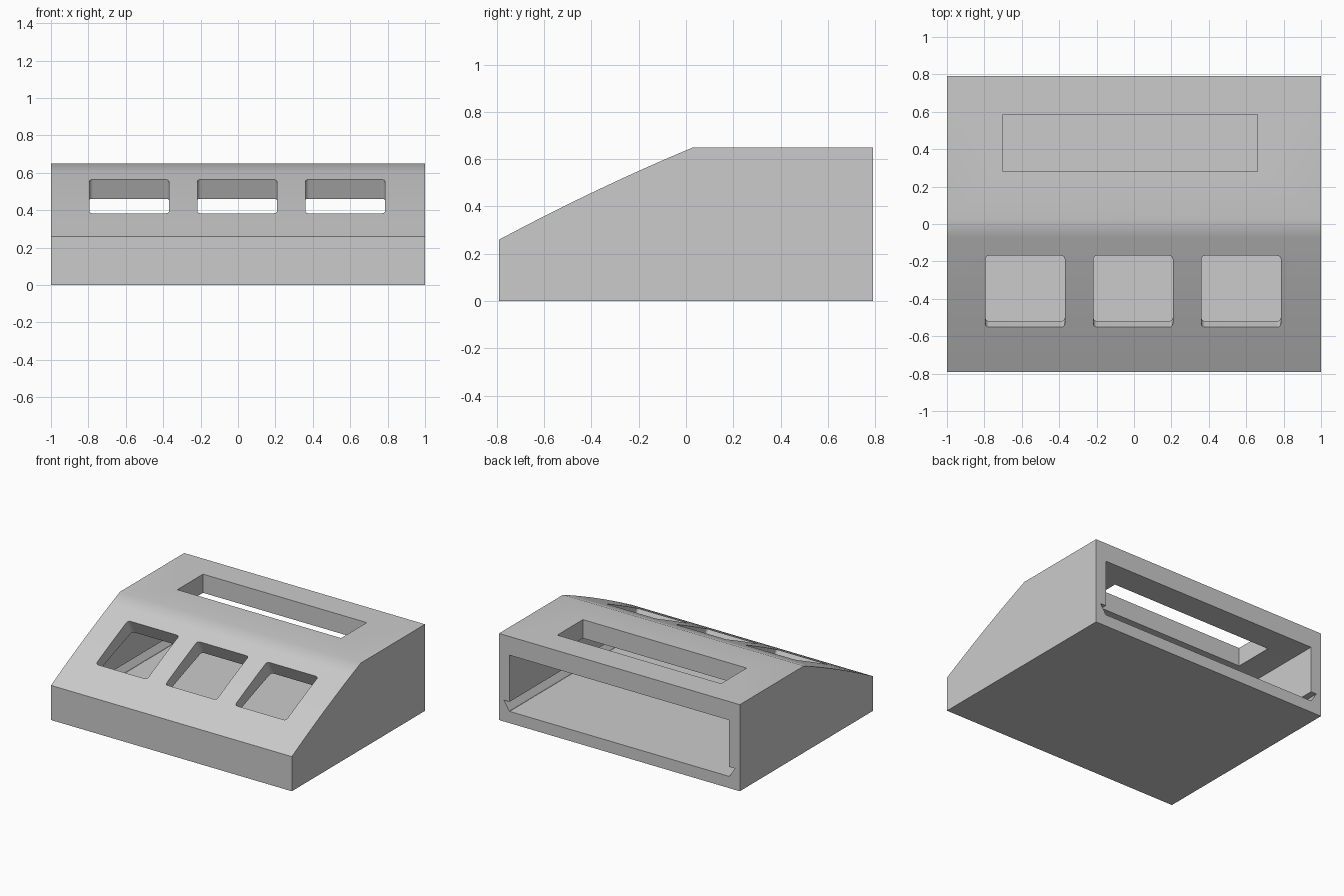
import bpy
import bmesh
from math import radians, sin, cos
from mathutils import Matrix, Vector

cube = bpy.data.objects.get("Cube")
if cube:
    bpy.data.objects.remove(cube, do_unlink=True)

grey = bpy.data.materials.new("plain grey")
grey.use_nodes = True
GREY = (0.6, 0.6, 0.6, 1)
grey.diffuse_color = GREY
grey.node_tree.nodes["Principled BSDF"].inputs["Base Color"].default_value = GREY


def prism(name, points, extrude):
    """Closed solid from a planar outline pushed along a vector."""
    bm = bmesh.new()
    base = bm.faces.new([bm.verts.new(p) for p in points])
    new = bmesh.ops.extrude_face_region(bm, geom=[base])["geom"]
    moved = [v for v in new if isinstance(v, bmesh.types.BMVert)]
    bmesh.ops.translate(bm, verts=moved, vec=Vector(extrude))
    if base.is_valid and len(base.edges[0].link_faces) < 2:
        bm.faces.new([v for v in base.verts])
    bmesh.ops.holes_fill(bm, edges=bm.edges[:])
    bmesh.ops.recalc_face_normals(bm, faces=bm.faces[:])
    mesh = bpy.data.meshes.new(name)
    bm.to_mesh(mesh)
    bm.free()
    mesh.materials.append(grey)
    obj = bpy.data.objects.new(name, mesh)
    bpy.context.collection.objects.link(obj)
    return obj


def bulged(start, end, bulge, steps=8):
    """Shallow arc between two (y, z) points."""
    pts = []
    for i in range(steps + 1):
        t = i / steps
        y = start[0] + (end[0] - start[0]) * t
        z = start[1] + (end[1] - start[1]) * t + bulge * 4 * t * (1 - t)
        pts.append((y, z))
    return pts


def side_prism(name, outline, half_width):
    return prism(name, [(-half_width, y, z) for y, z in outline], (2 * half_width, 0, 0))


def rounded_rect(width, height, radius, z, steps=4):
    pts = []
    for k, (sx, sy) in enumerate([(1, 1), (-1, 1), (-1, -1), (1, -1)]):
        for i in range(steps + 1):
            a = radians(90 * (k + i / steps))
            pts.append((sx * (width / 2 - radius) + radius * cos(a),
                        sy * (height / 2 - radius) + radius * sin(a), z))
    return pts


def cut(target, cutter):
    mod = target.modifiers.new("cut", "BOOLEAN")
    mod.operation = "DIFFERENCE"
    mod.solver = "EXACT"
    mod.object = cutter
    bpy.context.view_layer.update()
    bpy.context.view_layer.objects.active = target
    bpy.ops.object.modifier_apply(modifier=mod.name)
    bpy.data.objects.remove(cutter, do_unlink=True)


# Sloped outer housing
D, H = 0.79, 0.65
housing = side_prism("housing", [(-D, 0), (D, 0), (D, H)]
                     + bulged((-D, 0.26), (0.03, H), 0.012)[::-1], 1)

# Hollow inside, open at the back
cut(housing, side_prism("cavity_cutter", [(-0.71, 0.088), (1, 0.088), (1, 0.51)]
                        + bulged((-0.71, 0.24), (0.03, 0.51), 0.008)[::-1], 0.912))

# Dovetail groove along the floor for a sliding panel
groove = [(-0.914, 0.09), (0.914, 0.09), (0.96, 0.16), (-0.96, 0.16)]
cut(housing, prism("groove_cutter", [(x, -0.7, z) for x, z in groove], (0, 1.8, 0)))

# Long slot in the flat top
slot = [(-0.7, 0.28), (0.66, 0.28), (0.66, 0.585), (-0.7, 0.585)]
cut(housing, prism("slot_cutter", [(x, y, 0.4) for x, y in slot], (0, 0, 0.4)))

# Three rounded square windows, cut square to the slope
for x in (-0.5825, -0.005, 0.5725):
    cutter = prism("window_cutter", rounded_rect(0.425, 0.423, 0.02, -0.18), (0, 0, 0.36))
    cutter.data.transform(Matrix.Translation((x, -0.36, 0.4725))
                          @ Matrix.Rotation(radians(26), 4, "X"))
    cut(housing, cutter)

# Soft shading over the slope, crisp box edges
bpy.ops.object.select_all(action="DESELECT")
housing.select_set(True)
bpy.context.view_layer.objects.active = housing
bpy.ops.object.shade_smooth_by_angle(angle=radians(30))
weighted = housing.modifiers.new("weighted normals", "WEIGHTED_NORMAL")
weighted.keep_sharp = True
